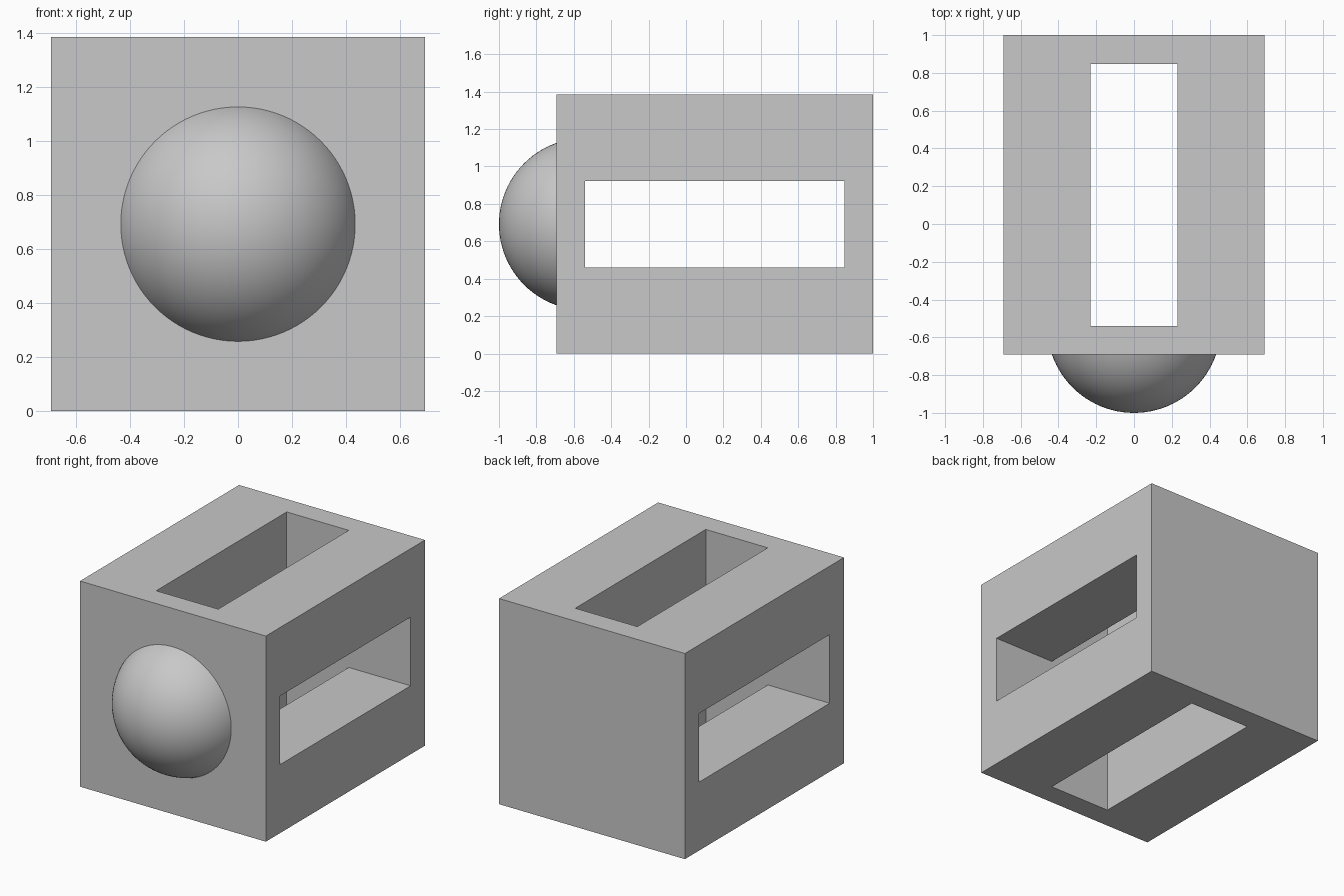
import bpy
import bmesh
from mathutils import Matrix, Vector

default = bpy.data.objects.get("Cube")
if default:
    bpy.data.objects.remove(default, do_unlink=True)

HALF = 0.692           # half width and half height of the block
FRONT, BACK = -HALF, 1.0
SLOT_FRONT, SLOT_BACK = -0.54, 0.848
SLOT = 0.231           # half thickness of each slot
BALL = 0.46            # radius of the domed front

grey = bpy.data.materials.new("plain_grey")
grey.use_nodes = True
colour = (0.58, 0.58, 0.58, 1)
grey.diffuse_color = colour
grey.node_tree.nodes["Principled BSDF"].inputs["Base Color"].default_value = colour


def finish(name, bm):
    mesh = bpy.data.meshes.new(name)
    bm.to_mesh(mesh)
    bm.free()
    mesh.materials.append(grey)
    obj = bpy.data.objects.new(name, mesh)
    bpy.context.collection.objects.link(obj)
    return obj


def box(name, half_x, y0, y1, half_z):
    bm = bmesh.new()
    size = Matrix.Diagonal((half_x * 2, y1 - y0, half_z * 2, 1))
    place = Matrix.Translation((0, (y0 + y1) / 2, HALF))
    bmesh.ops.create_cube(bm, size=1, matrix=place @ size)
    return finish(name, bm)


def combine(target, other, operation):
    mod = target.modifiers.new(other.name, 'BOOLEAN')
    mod.object = other
    mod.operation = operation
    mod.solver = 'EXACT'
    bpy.context.view_layer.objects.active = target
    bpy.ops.object.modifier_apply(modifier=mod.name)
    bpy.data.objects.remove(other, do_unlink=True)


# Block
block = box("slotted_block", HALF, FRONT, BACK, HALF)

# Domed front: a sphere with its pole forward, trimmed just inside the block
bm = bmesh.new()
turn = Matrix.Translation((0, BALL - 1, HALF)) @ Matrix.Rotation(1.5707963, 4, 'X')
bmesh.ops.create_uvsphere(bm, u_segments=96, v_segments=48, radius=BALL, matrix=turn)
cut = bmesh.ops.bisect_plane(bm, geom=bm.verts[:] + bm.edges[:] + bm.faces[:],
                             plane_co=Vector((0, -0.61, 0)), plane_no=Vector((0, 1, 0)),
                             clear_outer=True)
rim = [e for e in cut["geom_cut"] if isinstance(e, bmesh.types.BMEdge)]
bmesh.ops.contextual_create(bm, geom=rim)
bmesh.ops.recalc_face_normals(bm, faces=bm.faces)
combine(block, finish("front_dome", bm), 'UNION')

# Slots through the block: one vertical, one sideways
combine(block, box("vertical_slot", SLOT, SLOT_FRONT, SLOT_BACK, 1), 'DIFFERENCE')
combine(block, box("sideways_slot", 1, SLOT_FRONT, SLOT_BACK, SLOT), 'DIFFERENCE')

# Smooth dome, crisp block edges
bpy.ops.object.select_all(action='DESELECT')
block.select_set(True)
bpy.context.view_layer.objects.active = block
bpy.ops.object.shade_smooth_by_angle(angle=0.52)
